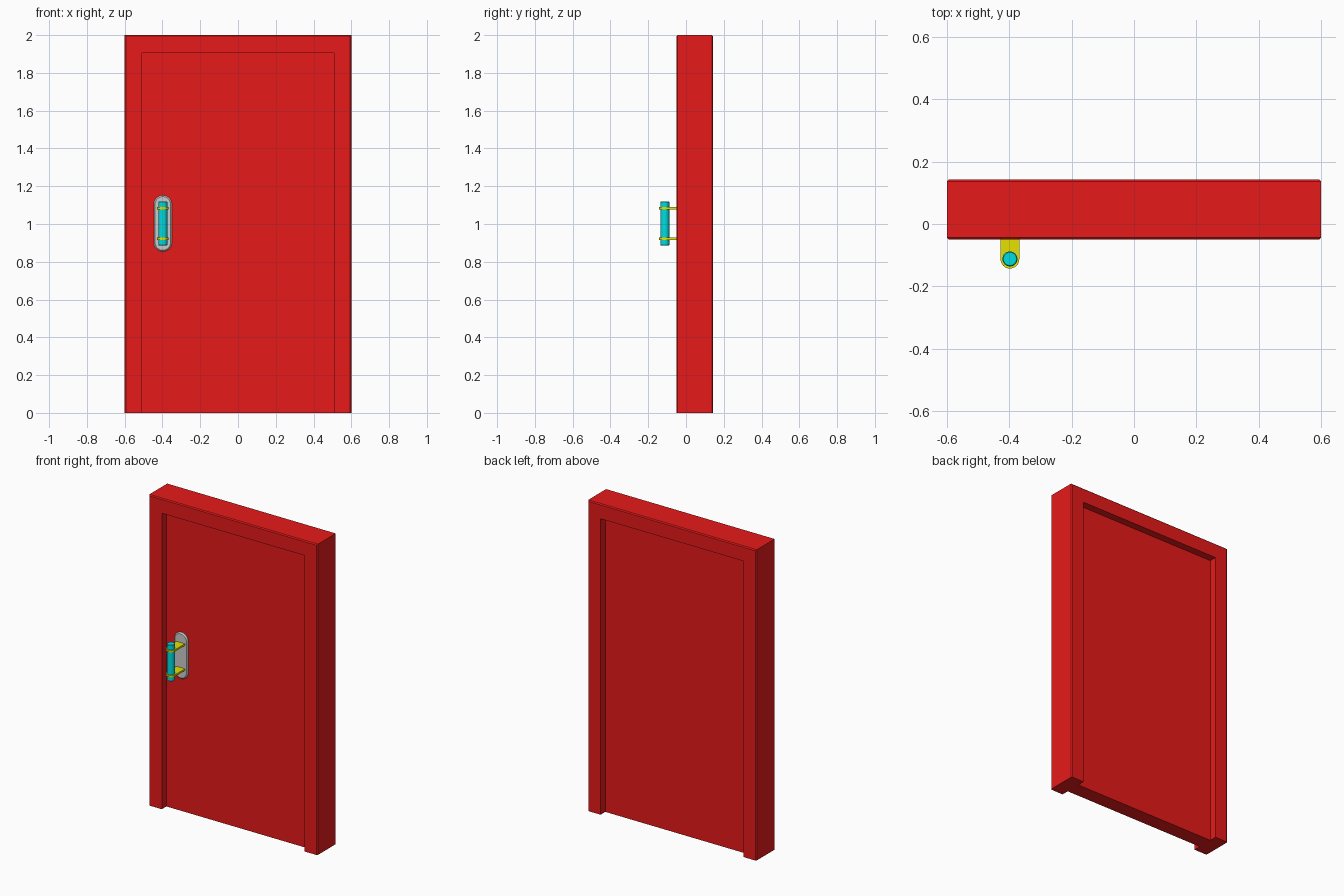
import bpy, bmesh, math
from mathutils import Matrix, Vector

if "Cube" in bpy.data.objects:
    bpy.data.objects.remove(bpy.data.objects["Cube"])


def material(name, rgb):
    m = bpy.data.materials.new(name)
    m.diffuse_color = (*rgb, 1)
    m.use_nodes = True
    m.node_tree.nodes["Principled BSDF"].inputs["Base Color"].default_value = m.diffuse_color
    return m


RED = material("red", (0.8, 0.01, 0.01))
YELLOW = material("yellow", (0.8, 0.75, 0.0))
CYAN = material("cyan", (0.0, 0.72, 0.75))


def finish(bm, name, mat=None, smooth=False):
    bmesh.ops.recalc_face_normals(bm, faces=bm.faces)
    me = bpy.data.meshes.new(name)
    bm.to_mesh(me)
    bm.free()
    ob = bpy.data.objects.new(name, me)
    bpy.context.collection.objects.link(ob)
    if mat:
        me.materials.append(mat)
    if smooth:
        bpy.ops.object.select_all(action='DESELECT')
        bpy.context.view_layer.objects.active = ob
        ob.select_set(True)
        bpy.ops.object.shade_smooth_by_angle(angle=math.radians(35))
    return ob


def box(lo, hi):
    lo, hi = Vector(lo), Vector(hi)
    bm = bmesh.new()
    bmesh.ops.create_cube(bm, size=1, matrix=Matrix.Translation((lo + hi) / 2)
                          @ Matrix.Diagonal((*(hi - lo), 1)))
    return bm


def prism(points, offset):
    bm = bmesh.new()
    face = bm.faces.new([bm.verts.new(p) for p in points])
    new = bmesh.ops.extrude_face_region(bm, geom=[face])["geom"]
    top = [v for v in new if isinstance(v, bmesh.types.BMVert)]
    bmesh.ops.translate(bm, verts=top, vec=offset)
    return bm


def arc(cx, cy, r, start, end, n=16):
    return [(cx + r * math.cos(start + (end - start) * i / n),
             cy + r * math.sin(start + (end - start) * i / n)) for i in range(n + 1)]


FRONT, BACK = -0.05, 0.143
PANEL_FRONT, PANEL_BACK = -0.003, 0.095
HX, CZ = -0.398, 1.003

# Door and frame: one slab, front and back rims chamfered except at the floor
bm = box((-0.6, FRONT, 0), (0.6, BACK, 2))
rim = [e for e in bm.edges
       if abs(e.verts[0].co.y - e.verts[1].co.y) < 1e-5
       and max(v.co.z for v in e.verts) > 1]
bmesh.ops.bevel(bm, geom=rim, offset=0.006, segments=1, affect='EDGES')
door = finish(bm, "door_in_frame", RED)

# Recesses on both sides leave the panel between the jambs
for name, y0, y1 in (("front_recess", FRONT - 0.1, PANEL_FRONT),
                     ("back_recess", PANEL_BACK, BACK + 0.1)):
    cutter = finish(box((-0.508, y0, -0.1), (0.508, y1, 1.905)), name)
    mod = door.modifiers.new(name, 'BOOLEAN')
    mod.operation, mod.solver, mod.object = 'DIFFERENCE', 'EXACT', cutter
    bpy.context.view_layer.objects.active = door
    bpy.ops.object.modifier_apply(modifier=name)
    bpy.data.objects.remove(cutter)

# Grey stadium back plate with a chamfered front rim
R, H = 0.048, 0.101
outline = arc(HX, CZ + H, R, 0, math.pi) + arc(HX, CZ - H, R, math.pi, 2 * math.pi)
bm = prism([(x, PANEL_FRONT, z) for x, z in outline], (0, -0.012, 0))
rim = [e for e in bm.edges if all(v.co.y < PANEL_FRONT - 0.01 for v in e.verts)]
bmesh.ops.bevel(bm, geom=rim, offset=0.007, segments=1, affect='EDGES')
finish(bm, "handle_plate", smooth=True)

# Two yellow brackets with rounded ends
HY, BR = -0.113, 0.030
tongue = arc(HX, HY, BR, math.pi, 2 * math.pi) + [
    (HX + BR, PANEL_FRONT - 0.01), (HX - BR, PANEL_FRONT - 0.01)]
for name, z in (("upper_bracket", 1.083), ("lower_bracket", 0.922)):
    finish(prism([(x, y, z - 0.006) for x, y in tongue], (0, 0, 0.012)),
           name, YELLOW, True)

# Cyan grip bar through the brackets
bm = bmesh.new()
bmesh.ops.create_cone(bm, cap_ends=True, segments=32, radius1=0.024, radius2=0.024,
                      depth=0.234, matrix=Matrix.Translation((HX, HY + 0.001, CZ)))
caps = [e for e in bm.edges if abs(e.verts[0].co.z - e.verts[1].co.z) < 1e-5]
bmesh.ops.bevel(bm, geom=caps, offset=0.003, segments=1, affect='EDGES')
finish(bm, "handle_grip", CYAN, True)
